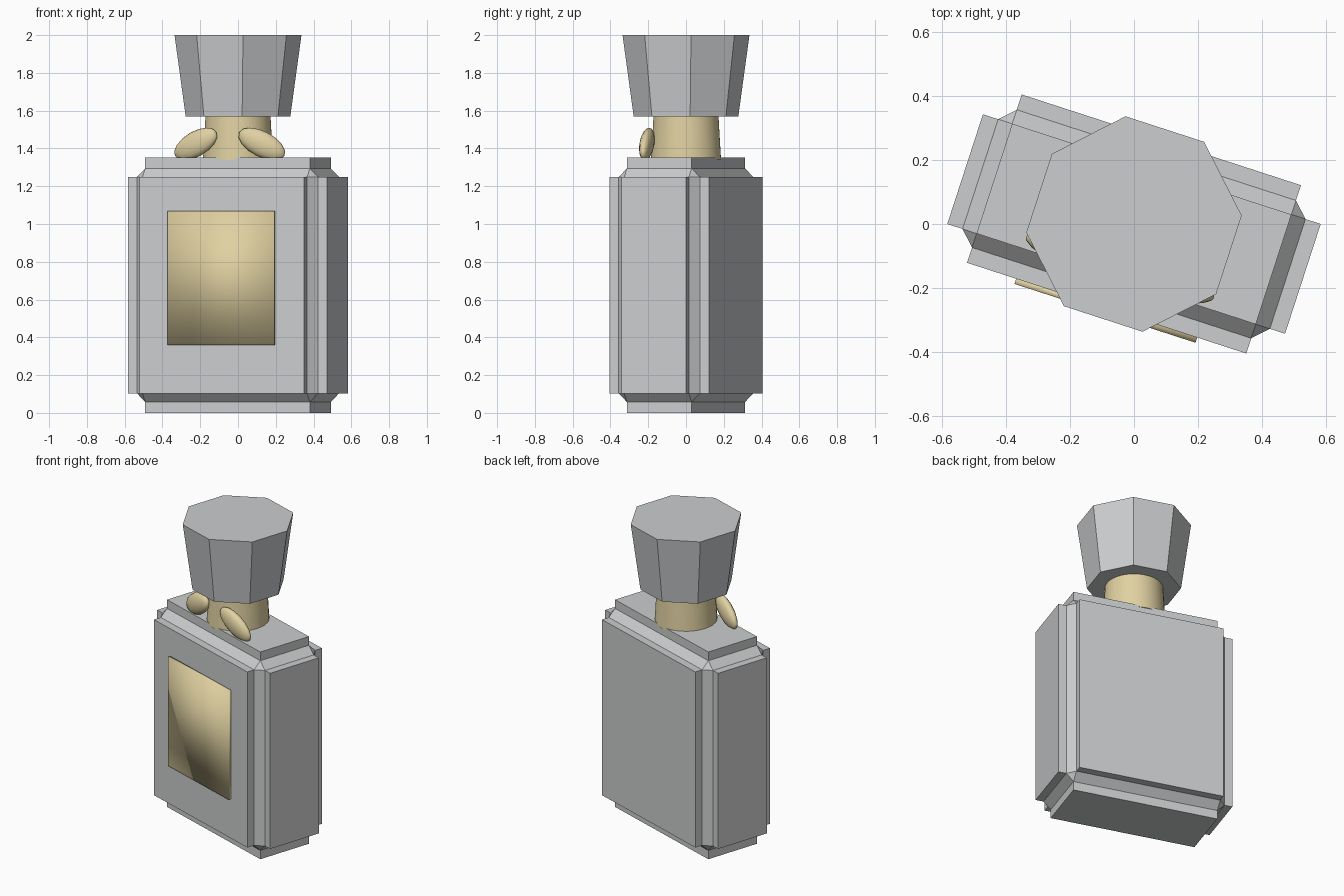
import bpy
import bmesh
from math import radians, pi
from mathutils import Matrix, Vector

if "Cube" in bpy.data.objects:
    bpy.data.objects.remove(bpy.data.objects["Cube"])

TURN = Matrix.Rotation(radians(-18), 4, "Z")  # whole bottle stands turned


def make_material(name, color):
    mat = bpy.data.materials.new(name)
    mat.use_nodes = True
    mat.diffuse_color = color
    mat.node_tree.nodes["Principled BSDF"].inputs["Base Color"].default_value = color
    return mat


grey = make_material("glass grey", (0.6, 0.61, 0.62, 1))
gold = make_material("pale gold", (0.75, 0.64, 0.36, 1))


def add_part(name, bm, mat, smooth=False):
    bmesh.ops.transform(bm, matrix=TURN, verts=bm.verts)
    bmesh.ops.recalc_face_normals(bm, faces=bm.faces)
    for f in bm.faces:
        f.smooth = smooth
    mesh = bpy.data.meshes.new(name)
    bm.to_mesh(mesh)
    bm.free()
    mesh.materials.append(mat)
    obj = bpy.data.objects.new(name, mesh)
    bpy.context.collection.objects.link(obj)
    return obj


def box(size, center):
    bm = bmesh.new()
    bmesh.ops.create_cube(bm, size=1, matrix=Matrix.Translation(center)
                          @ Matrix.Diagonal((*size, 1)))
    return bm


def cone(r1, r2, z1, z2, segments, spin=0):
    bm = bmesh.new()
    bmesh.ops.create_cone(
        bm, cap_ends=True, segments=segments, radius1=r1, radius2=r2, depth=z2 - z1,
        matrix=Matrix.Translation((0, 0, (z1 + z2) / 2)) @ Matrix.Rotation(spin, 4, "Z"))
    return bm


# Bottle: chamfered box with each of its six main faces raised as a panel
bm = box((1.008, 0.452, 1.237), (0, 0, 0.676))
bmesh.ops.bevel(bm, geom=bm.edges[:], offset=0.046, segments=1, affect="EDGES")
bm.normal_update()
panels = [f for f in bm.faces if max(abs(c) for c in f.normal) > 0.99]
for face in bmesh.ops.extrude_discrete_faces(bm, faces=panels)["faces"]:
    face.normal_update()
    step = face.normal * (0.057 if abs(face.normal.z) > 0.9 else 0.05)
    bmesh.ops.translate(bm, verts=face.verts[:], vec=step)
add_part("bottle_body", bm, grey)

# Softly shaded front label plate
add_part("front_label", box((0.594, 0.018, 0.71), (0, -0.284, 0.715)), gold, True)

# Neck and eight-sided stopper
neck = add_part("neck", cone(0.186, 0.172, 1.34, 1.58, 32), gold, True)
add_part("stopper", cone(0.278, 0.337, 1.57, 2.0, 8, pi / 8), grey)

# Bow: two flattened lobes drooping outwards in front of the neck
for side, name in ((1, "left_bow_lobe"), (-1, "right_bow_lobe")):
    bm = bmesh.new()
    pose = (Matrix.Translation((side * 0.184, -0.158, 1.423))
            @ Matrix.Rotation(side * radians(8), 4, "Z")
            @ Matrix.Rotation(side * radians(27), 4, "Y")
            @ Matrix.Diagonal((0.137, 0.036, 0.068, 1))
            @ Matrix.Rotation(pi / 2, 4, "Y"))
    bmesh.ops.create_uvsphere(bm, u_segments=16, v_segments=8, radius=1, matrix=pose)
    add_part(name, bm, gold, True)

# Keep the neck rims crisp
bpy.ops.object.select_all(action="DESELECT")
neck.select_set(True)
bpy.context.view_layer.objects.active = neck
bpy.ops.object.shade_smooth_by_angle(angle=radians(40))
